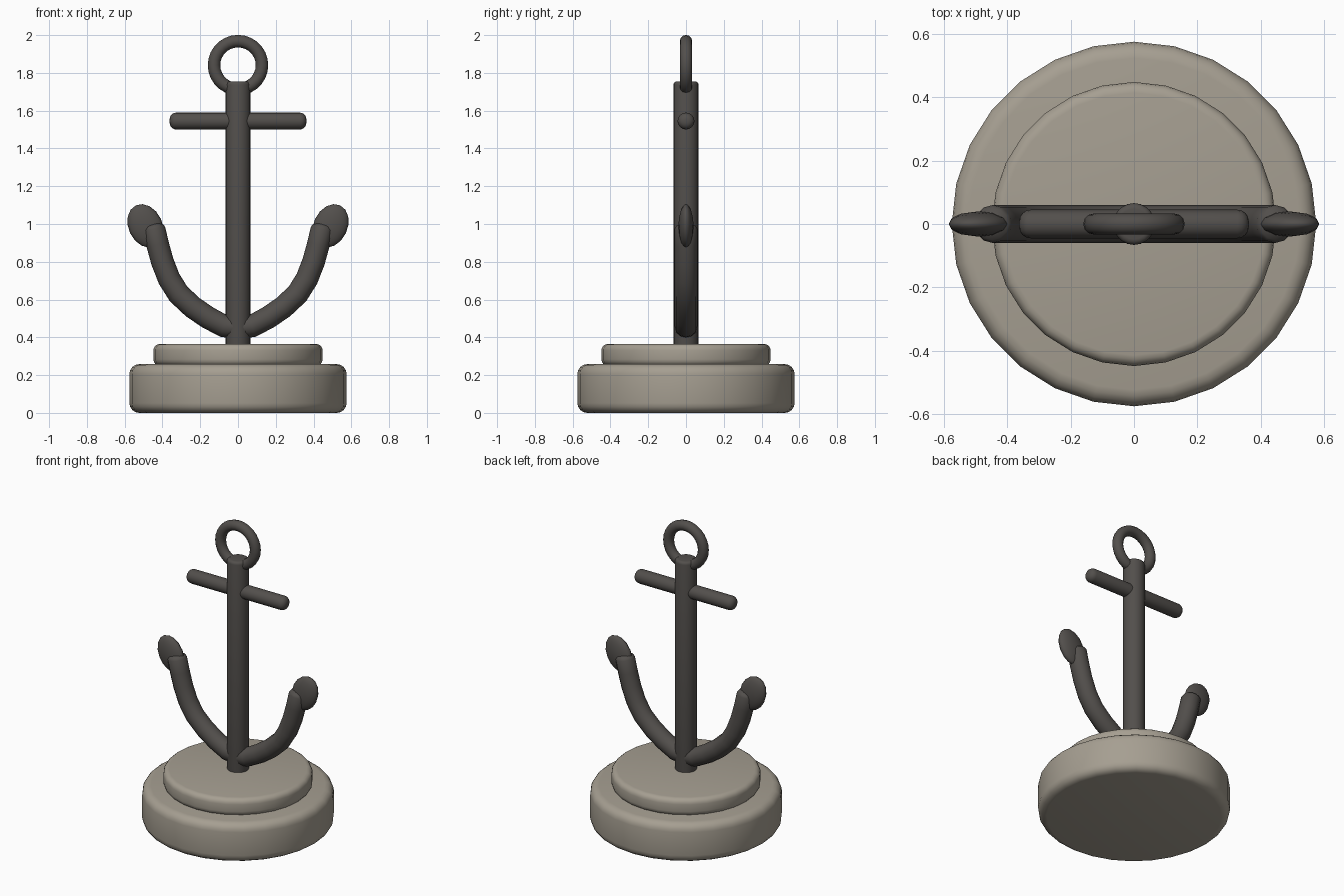
import bpy, bmesh
from math import sin, cos, pi, radians

if "Cube" in bpy.data.objects:
    bpy.data.objects.remove(bpy.data.objects["Cube"])


def material(name, rgb):
    m = bpy.data.materials.new(name)
    m.diffuse_color = (*rgb, 1)
    m.use_nodes = True
    m.node_tree.nodes["Principled BSDF"].inputs["Base Color"].default_value = m.diffuse_color
    return m


IRON = material("dark_iron", (0.085, 0.078, 0.072))
STONE = material("stone", (0.38, 0.345, 0.285))


def finish(obj, name, mat, angle=40):
    obj.name = name
    obj.data.materials.clear()
    obj.data.materials.append(mat)
    bpy.ops.object.select_all(action='DESELECT')
    obj.select_set(True)
    bpy.context.view_layer.objects.active = obj
    bpy.ops.object.shade_smooth_by_angle(angle=radians(angle))
    return obj


def rounded_cylinder(name, r, z0, z1, bevel, sides, mat, steps=4):
    """Upright cylinder with rounded rims, first vertex on +y."""
    arc = [i * pi / 2 / steps for i in range(steps + 1)]
    prof = [(r - bevel + bevel * sin(a), z0 + bevel - bevel * cos(a)) for a in arc]
    prof += [(r - bevel + bevel * cos(a), z1 - bevel + bevel * sin(a)) for a in arc]
    bm = bmesh.new()
    rings = [[bm.verts.new((pr * sin(2 * pi * k / sides), pr * cos(2 * pi * k / sides), z))
              for k in range(sides)] for pr, z in prof]
    for lo, hi in zip(rings, rings[1:]):
        for k in range(sides):
            n = (k + 1) % sides
            bm.faces.new((lo[k], lo[n], hi[n], hi[k]))
    bm.faces.new(rings[0])
    bm.faces.new(rings[-1])
    bmesh.ops.recalc_face_normals(bm, faces=bm.faces)
    me = bpy.data.meshes.new(name)
    bm.to_mesh(me)
    bm.free()
    obj = bpy.data.objects.new(name, me)
    bpy.context.collection.objects.link(obj)
    return finish(obj, name, mat)


# Stepped round base
rounded_cylinder("base_lower", 0.575, 0.0, 0.258, 0.052, 28, STONE)
rounded_cylinder("base_upper", 0.448, 0.25, 0.365, 0.034, 28, STONE)

# Shank and cross bar
rounded_cylinder("shank", 0.066, 0.34, 1.755, 0.018, 20, IRON)
stock = rounded_cylinder("stock", 0.045, -0.362, 0.362, 0.035, 16, IRON)
stock.rotation_euler = (0, pi / 2, 0)
stock.location = (0, 0, 1.545)

# Top ring
bpy.ops.mesh.primitive_torus_add(major_radius=0.127, minor_radius=0.033,
                                 major_segments=28, minor_segments=12,
                                 location=(0, 0, 1.841), rotation=(pi / 2, 0, 0))
finish(bpy.context.object, "ring", IRON)

# Curved arms and flattened flukes, one per side
ARM = [(0.0, 0.452, 1), (0.075, 0.46, 1), (0.16, 0.505, 1), (0.24, 0.56, 1),
       (0.315, 0.63, 1), (0.365, 0.71, 1), (0.40, 0.80, 1), (0.425, 0.89, 1),
       (0.445, 0.975, 1), (0.447, 0.99, 0.85), (0.449, 1.0, 0.5)]
for side, s in (("left", -1), ("right", 1)):
    cu = bpy.data.curves.new("arm_" + side, 'CURVE')
    cu.dimensions = '3D'
    cu.bevel_depth = 0.06
    cu.bevel_resolution = 4
    cu.use_fill_caps = True
    sp = cu.splines.new('POLY')
    sp.points.add(len(ARM) - 1)
    for p, (x, z, r) in zip(sp.points, ARM):
        p.co = (s * x, 0, z, 1)
        p.radius = r
    arm = bpy.data.objects.new("arm_" + side, cu)
    bpy.context.collection.objects.link(arm)
    bpy.ops.object.select_all(action='DESELECT')
    arm.select_set(True)
    bpy.context.view_layer.objects.active = arm
    bpy.ops.object.convert(target='MESH')
    finish(bpy.context.object, "arm_" + side, IRON)

    bpy.ops.mesh.primitive_uv_sphere_add(segments=12, ring_count=8, radius=1,
                                         location=(s * 0.49, 0, 0.99),
                                         rotation=(0, s * radians(25), 0))
    fluke = bpy.context.object
    fluke.scale = (0.09, 0.04, 0.12)
    finish(fluke, "fluke_" + side, IRON)
